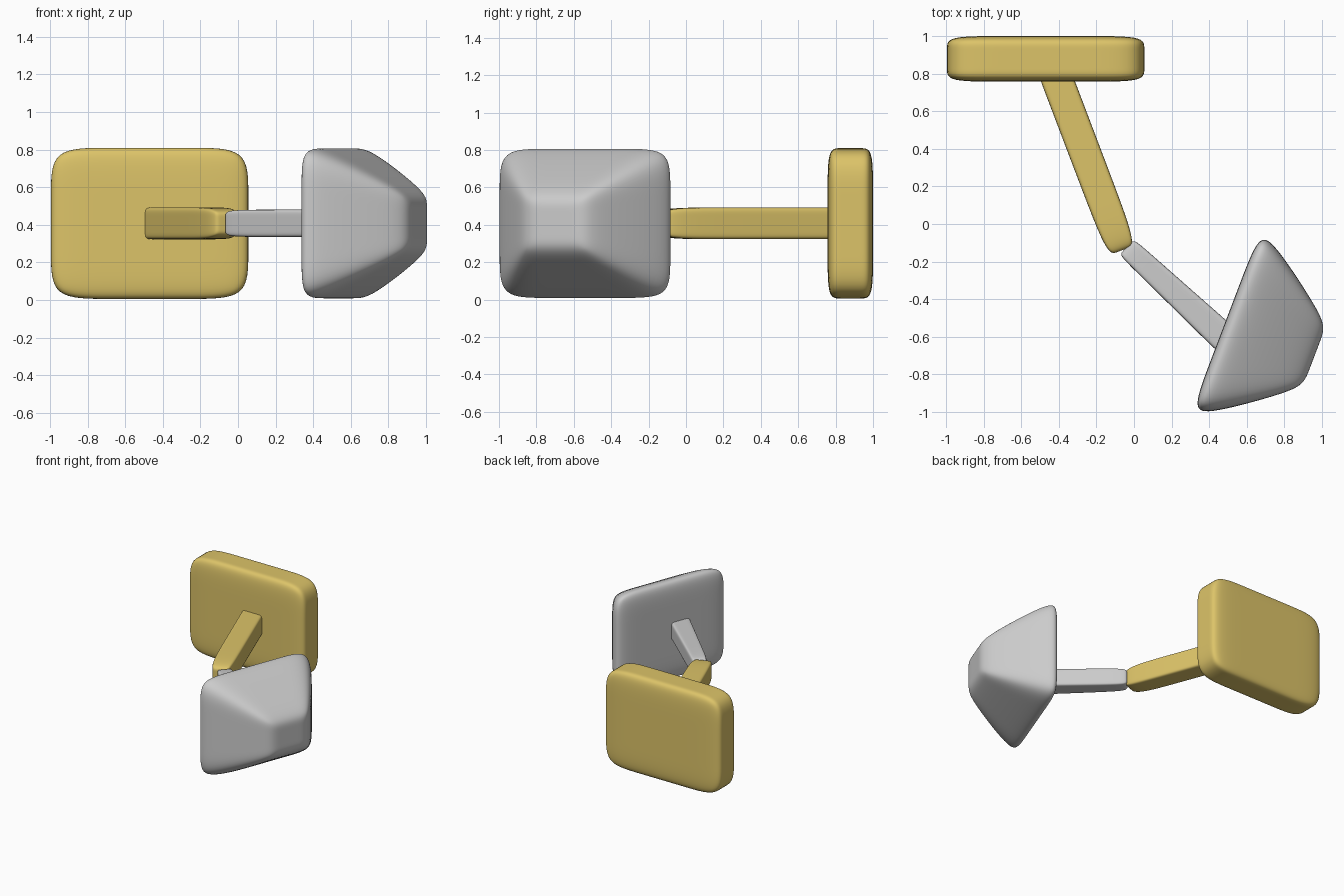
import bpy, bmesh, math

if "Cube" in bpy.data.objects:
    bpy.data.objects.remove(bpy.data.objects["Cube"])

MID_Z = 0.408


def material(name, rgb):
    m = bpy.data.materials.new(name)
    m.diffuse_color = (*rgb, 1)
    m.use_nodes = True
    m.node_tree.nodes["Principled BSDF"].inputs["Base Color"].default_value = m.diffuse_color
    return m


def soft_block(name, axis, side, rows, fu=0.5, fz=0.5, mat=None):
    """Smooth subdivided block: rows are (distance along axis, half width, half height)."""
    bm = bmesh.new()
    us, zs = (-1, -fu, fu, 1), (-1, -fz, fz, 1)
    last = len(rows) - 1
    verts = {}
    for r, (t, hu, hz) in enumerate(rows):
        for i in range(4):
            for j in range(4):
                if r in (0, last) or i in (0, 3) or j in (0, 3):
                    verts[r, i, j] = bm.verts.new((t, us[i] * hu, zs[j] * hz))
    # end caps
    for r in (0, last):
        for i in range(3):
            for j in range(3):
                bm.faces.new([verts[r, i, j], verts[r, i + 1, j],
                              verts[r, i + 1, j + 1], verts[r, i, j + 1]])
    # side walls
    ring = ([(i, 0) for i in range(3)] + [(3, j) for j in range(3)]
            + [(i, 3) for i in (3, 2, 1)] + [(0, j) for j in (3, 2, 1)])
    for r in range(last):
        for k, a in enumerate(ring):
            b = ring[(k + 1) % len(ring)]
            bm.faces.new([verts[(r, *a)], verts[(r, *b)],
                          verts[(r + 1, *b)], verts[(r + 1, *a)]])
    bmesh.ops.recalc_face_normals(bm, faces=bm.faces)
    for f in bm.faces:
        f.smooth = True
    me = bpy.data.meshes.new(name)
    bm.to_mesh(me)
    bm.free()
    ob = bpy.data.objects.new(name, me)
    bpy.context.collection.objects.link(ob)
    angle = math.atan2(axis[1], axis[0])
    ob.rotation_euler.z = angle
    ob.location = (-math.sin(angle) * side, math.cos(angle) * side, MID_Z)
    sub = ob.modifiers.new("Subdivision", 'SUBSURF')
    sub.levels = sub.render_levels = 3
    if mat:
        me.materials.append(mat)
    return ob


gold = material("gold", (0.72, 0.55, 0.14))

# wall plate
soft_block("wall_plate", (0, 1), 0.47,
           [(y, 0.525, 0.402) for y in (0.757, 0.82, 0.937, 1.0)],
           fu=0.45, fz=0.42, mat=gold)

# arm fixed to the plate, narrowing at the joint
soft_block("plate_arm", (0.355, -0.935), -0.109,
           [(-0.92, 0.085, 0.085), (-0.88, 0.085, 0.085), (-0.3, 0.085, 0.085),
            (0.02, 0.084, 0.085), (0.108, 0.062, 0.065)], mat=gold)

# arm that carries the shade
soft_block("shade_arm", (0.73, -0.68), -0.1165,
           [(0.055, 0.055, 0.062), (0.12, 0.06, 0.072), (0.4, 0.067, 0.073),
            (0.74, 0.077, 0.073), (0.8, 0.077, 0.073)])

# lamp shade
soft_block("lamp_shade", (0.935, -0.355), -0.315,
           [(0.639, 0.50, 0.412), (0.73, 0.49, 0.402),
            (1.06, 0.25, 0.21), (1.147, 0.165, 0.135)], fu=0.48, fz=0.48)
